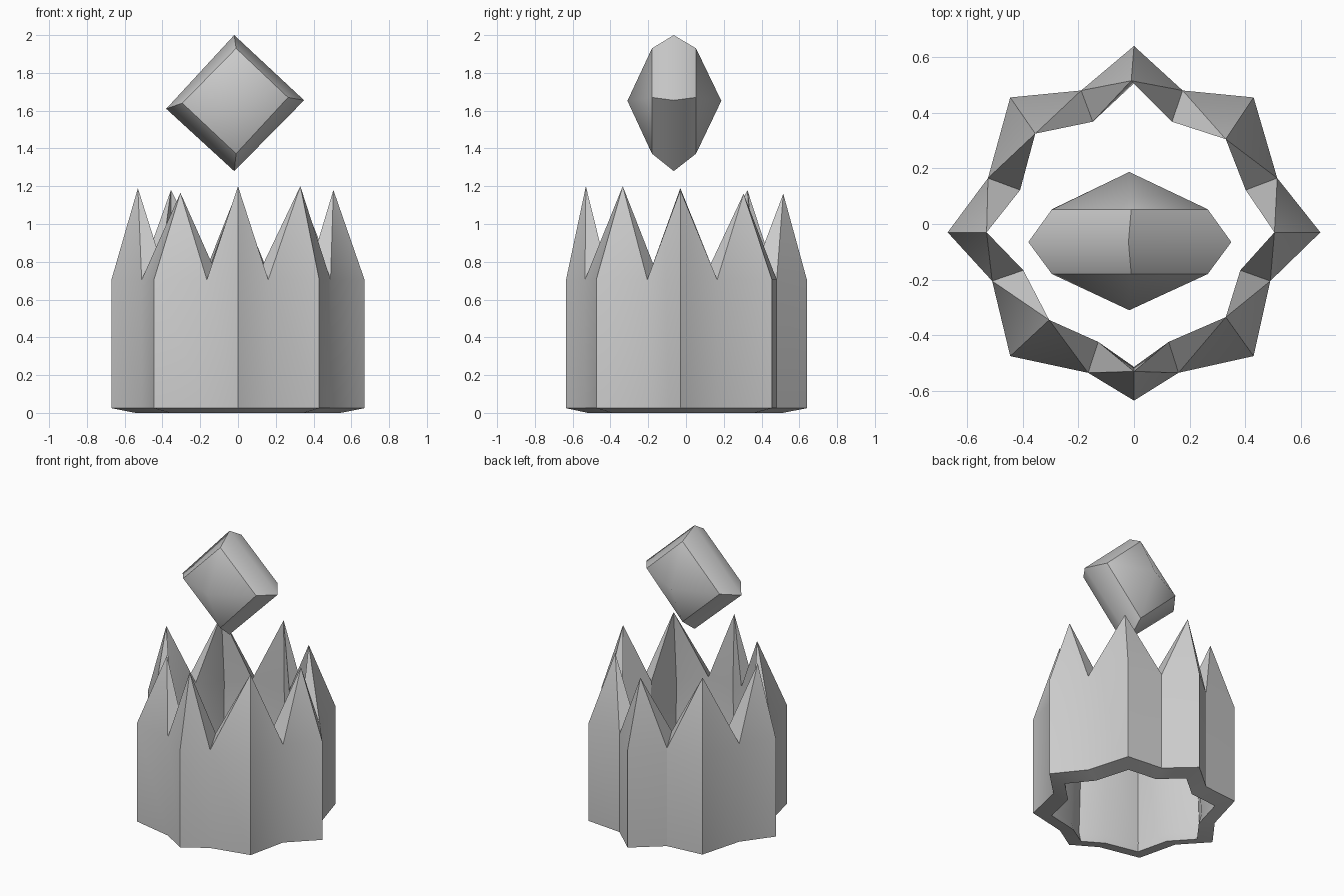
import bpy, bmesh
from mathutils import Vector

if "Cube" in bpy.data.objects:
    bpy.data.objects.remove(bpy.data.objects["Cube"])


def finish(name, bm):
    bmesh.ops.recalc_face_normals(bm, faces=bm.faces[:])
    mesh = bpy.data.meshes.new(name)
    bm.to_mesh(mesh)
    bm.free()
    obj = bpy.data.objects.new(name, mesh)
    bpy.context.collection.objects.link(obj)
    return obj


def bridge(bm, a, b):
    n = len(a)
    for i in range(n):
        j = (i + 1) % n
        bm.faces.new((a[i], a[j], b[j], b[i]))


# Crown plan: star corners, valleys between them, and spike tips
corners = [(.67, -.03), (.43, .455), (0, .64), (-.445, .455),
           (-.67, -.03), (-.445, -.475), (0, -.635), (.43, -.475)]
valleys = [(.515, .165), (.175, .48), (-.19, .48), (-.525, .165),
           (-.51, -.205), (-.165, -.535), (.16, -.535), (.49, -.205)]
tips = [(.505, -.03, 1.18), (.33, .305, 1.16), (-.01, .515, 1.16), (-.355, .325, 1.18),
        (-.53, -.03, 1.19), (-.305, -.345, 1.165), (0, -.53, 1.2), (.33, -.335, 1.2)]
plan = [p for pair in zip(corners, valleys) for p in pair]

bm = bmesh.new()


def ring(sc, zc, sv=None, zv=None):
    sv = sc if sv is None else sv
    zv = zc if zv is None else zv
    out = []
    for i, (x, y) in enumerate(plan):
        s, z = (sv, zv) if i % 2 else (sc, zc)
        out.append(bm.verts.new((x * s, (y + .03) * s - .03, z)))
    return out


# Wall: outer top, outer foot, bottom lip, inner foot, inner top
rings = [ring(1, .705), ring(1, .025), ring(.81, 0), ring(.84, .07),
         ring(.80, .70, .78, .77)]
for a, b in zip(rings, rings[1:]):
    bridge(bm, a, b)

# Spikes: six triangles around each tip
outer, inner = rings[0], rings[-1]
for k, tip in enumerate(tips):
    t = bm.verts.new(tip)
    c, l, r = 2 * k, 2 * k - 1, 2 * k + 1
    loop = [outer[l], outer[c], outer[r], inner[r], inner[c], inner[l]]
    for i in range(6):
        bm.faces.new((loop[i], loop[(i + 1) % 6], t))
crown = finish("crown_ring", bm)
bpy.context.view_layer.objects.active = crown
crown.select_set(True)
bpy.ops.object.shade_smooth_by_angle(angle=.6)

# Floating gem: bevelled square with a soft pyramid on both sides
bm = bmesh.new()
small = [(.265, 1.67), (-.01, 1.93), (-.295, 1.64), (-.01, 1.372)]
large = [(.35, 1.655), (-.02, 2.0), (-.38, 1.61), (-.02, 1.28)]
loops = [[bm.verts.new((x, y, z)) for x, z in pts]
         for pts, y in ((small, -.18), (large, -.065), (small, .053))]
bridge(bm, loops[0], loops[1])
bridge(bm, loops[1], loops[2])
soft = set()
for y, lp in ((-.31, loops[0]), (.187, loops[2])):
    apex = bm.verts.new((-.017, y, 1.652))
    for i in range(4):
        bm.faces.new((lp[i], lp[(i + 1) % 4], apex))
    soft.update(apex.link_edges)
for i in range(4):
    soft.add(bm.edges.get((loops[1][i], loops[1][(i + 1) % 4])))
for f in bm.faces:
    f.smooth = True
for e in bm.edges:
    e.smooth = e in soft
finish("floating_gem", bm)
